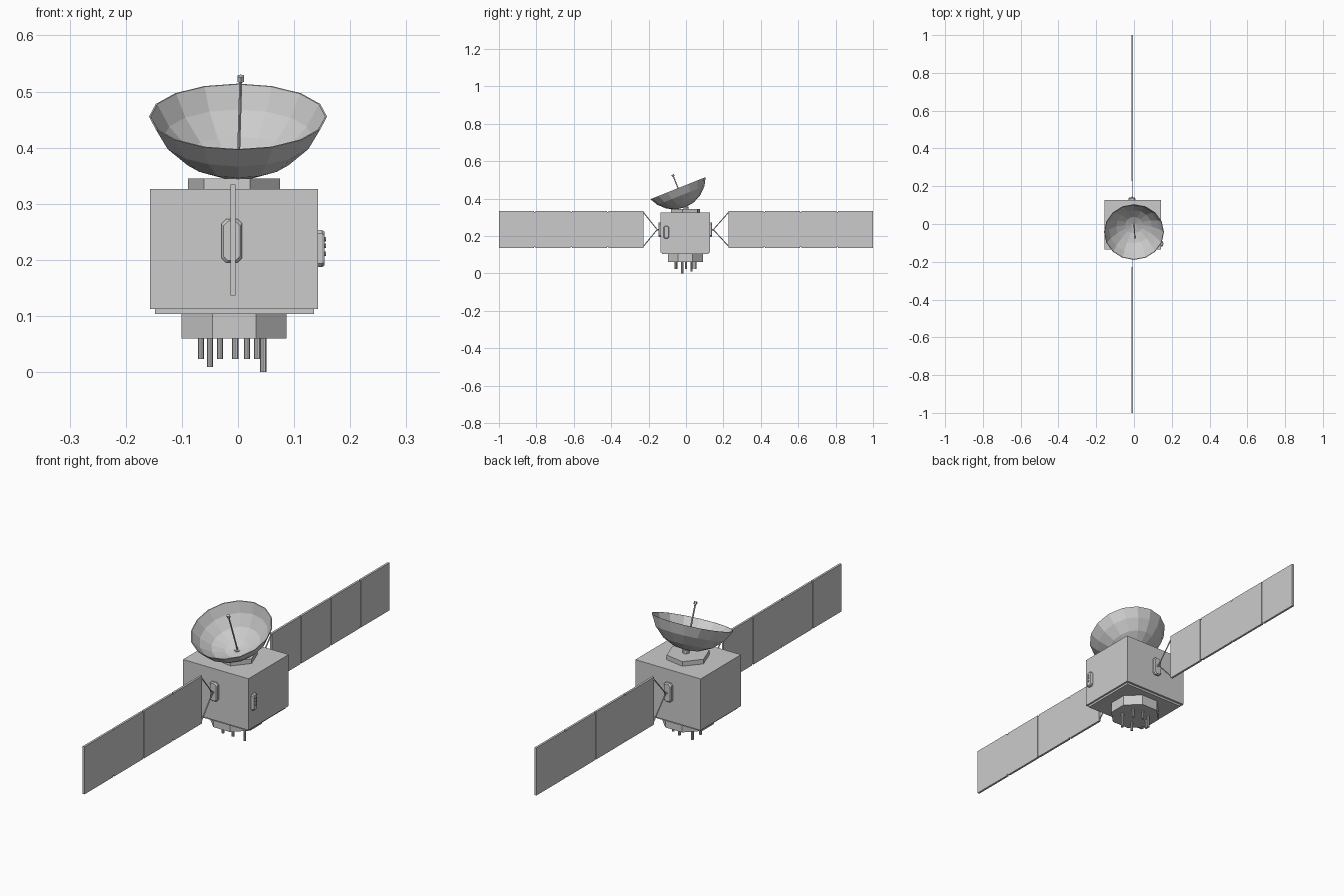
import bpy, bmesh, math
from mathutils import Vector, Matrix

if "Cube" in bpy.data.objects:
    bpy.data.objects.remove(bpy.data.objects["Cube"])

CX, CY = -0.007, -0.005


def finish(name, bm):
    bmesh.ops.recalc_face_normals(bm, faces=bm.faces)
    me = bpy.data.meshes.new(name)
    bm.to_mesh(me)
    bm.free()
    ob = bpy.data.objects.new(name, me)
    bpy.context.collection.objects.link(ob)
    return ob


def box(name, lo, hi):
    bm = bmesh.new()
    lo, hi = Vector(lo), Vector(hi)
    m = Matrix.Translation((lo + hi) / 2) @ Matrix.Diagonal((*(hi - lo), 1))
    bmesh.ops.create_cube(bm, size=1, matrix=m)
    return finish(name, bm)


def rod(name, a, b, r, sides=8, turn=0.0):
    a, b = Vector(a), Vector(b)
    d = b - a
    rot = Vector((0, 0, 1)).rotation_difference(d).to_matrix().to_4x4()
    m = Matrix.Translation((a + b) / 2) @ rot @ Matrix.Rotation(math.radians(turn), 4, 'Z')
    bm = bmesh.new()
    bmesh.ops.create_cone(bm, cap_ends=True, segments=sides, radius1=r, radius2=r,
                          depth=d.length, matrix=m)
    return finish(name, bm)


def pod(name, centre, out, w, h, depth):
    """Tall plate with clipped corners and a slightly tapered outer face."""
    centre, out = Vector(centre), Vector(out)
    up = Vector((0, 0, 1))
    side = up.cross(out)
    rings = []
    bm = bmesh.new()
    for s, d in ((1, -0.004), (1, depth * 0.6), (0.8, depth)):
        a, b = w / 2 * s, h / 2 - w / 2 * (1 - s)
        c = w * 0.22
        pts = [(a, b - c), (a - c, b), (c - a, b), (-a, b - c),
               (-a, c - b), (c - a, -b), (a - c, -b), (a, c - b)]
        rings.append([bm.verts.new(centre + side * u + up * v + out * d) for u, v in pts])
    for r0, r1 in zip(rings, rings[1:]):
        for i in range(8):
            j = (i + 1) % 8
            bm.faces.new((r0[i], r0[j], r1[j], r1[i]))
    bm.faces.new(rings[0])
    bm.faces.new(rings[-1])
    return finish(name, bm)


# Main body and the plates above and below it
box("body", (-0.157, -0.136, 0.1125), (0.143, 0.128, 0.326))
box("base_plate", (-0.148, -0.127, 0.104), (0.135, 0.119, 0.113))
rod("thruster_block", (CX, -0.003, 0.06), (CX, -0.003, 0.105), 0.101, 8, 22.5)
rod("dish_base", (CX, -0.003, 0.325), (CX, -0.003, 0.345), 0.083, 6, 20)

# Thruster pins: x, y, bottom z
pins = [(-0.066, 0.0, 0.023), (-0.05, 0.03, 0.009), (-0.032, -0.052, 0.023),
        (-0.005, 0.05, 0.023), (0.016, -0.055, 0.023), (0.034, 0.035, 0.023),
        (0.045, -0.02, 0.0)]
for i, (x, y, z) in enumerate(pins):
    rod(f"thruster_{i + 1}", (x, y, z), (x, y, 0.062), 0.0055, 8)

# Dish: spherical cap tilted towards the front
R, SEG, TILT = 0.17, 16, math.radians(21.8)
apex = Vector((0, -0.002, 0.354))
axis = Vector((0, -math.sin(TILT), math.cos(TILT)))
frame = Matrix.Translation(apex) @ Matrix.Rotation(TILT, 4, 'X')
bm = bmesh.new()
profile = [(R * math.sin(math.radians(t)), R - R * math.cos(math.radians(t)))
           for t in (17, 35, 53, 69)]
profile += [(r - 0.003, h + 0.002 * (r < 0.15)) for r, h in reversed(profile)]
rings = [[bm.verts.new((r * math.cos(2 * math.pi * k / SEG),
                        r * math.sin(2 * math.pi * k / SEG), h)) for k in range(SEG)]
         for r, h in profile]
for r0, r1 in zip(rings, rings[1:]):
    for k in range(SEG):
        j = (k + 1) % SEG
        bm.faces.new((r0[k], r0[j], r1[j], r1[k]))
for ring, h in ((rings[0], 0.0), (rings[-1], 0.002)):
    c = bm.verts.new((0, 0, h))
    for k in range(SEG):
        bm.faces.new((ring[k], ring[(k + 1) % SEG], c))
bm.transform(frame)
finish("dish", bm)

# Dish mount, feed rod and feed tip
rod("dish_mount", (0, 0.0, 0.34), (0, -0.001, 0.358), 0.014, 8)
tip = apex + axis * 0.182 + Vector((0.005, 0, 0))
rod("feed_rod", apex, tip, 0.003, 6)
rod("feed_tip", tip - axis * 0.005, tip + axis * 0.005, 0.007, 6)

# Solar wings on both sides
W0, W1, GAP, N = 0.228, 1.0, 0.008, 4
step = (W1 - W0 + GAP) / N
for s, label in ((-1, "front"), (1, "back")):
    for i in range(N):
        a = W0 + i * step
        ys = sorted((s * a, s * (a + step - GAP)))
        box(f"{label}_panel_{i + 1}", (-0.0135, ys[0], 0.137), (-0.0045, ys[1], 0.334))
        if i:
            ys = sorted((s * (a - GAP - 0.002), s * (a + 0.002)))
            box(f"{label}_hinge_{i}", (-0.012, ys[0], 0.142), (-0.006, ys[1], 0.329))
    face = -0.136 if s < 0 else 0.128
    pod(f"{label}_wing_mount", (-0.011, face, 0.234), (0, s, 0), 0.036, 0.078, 0.012)
    root = (-0.009, face + s * 0.018, 0.234)
    rod(f"{label}_wing_pivot", (-0.009, face, 0.234), root, 0.004, 6)
    for z, n in ((0.33, "upper"), (0.141, "lower")):
        rod(f"{label}_{n}_strut", root, (-0.009, s * (W0 + 0.003), z), 0.0025, 6)

# Sensor unit on the right side with small knobs
pod("side_sensor", (0.143, -0.105, 0.22), (1, 0, 0), 0.028, 0.066, 0.011)
for i, (y, z) in enumerate(((-0.105, 0.237), (-0.105, 0.225), (-0.105, 0.211))):
    rod(f"sensor_knob_{i + 1}", (0.152, y, z), (0.157, y, z), 0.004, 8)
